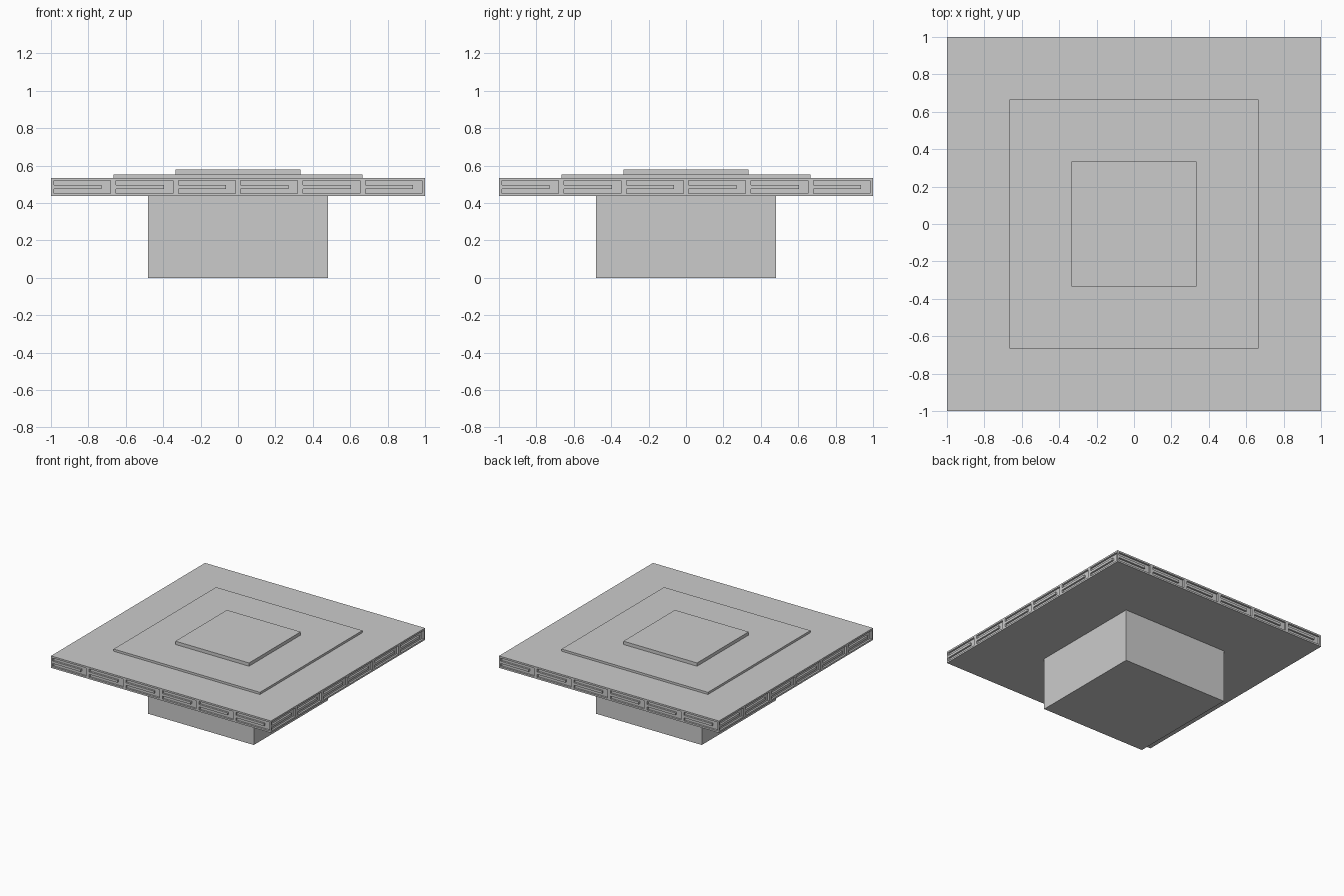
import bpy, bmesh
from mathutils import Matrix, Vector

if "Cube" in bpy.data.objects:
    bpy.data.objects.remove(bpy.data.objects["Cube"])

BOT, TOP = 0.437, 0.535   # slab heights
DEPTH = 0.015             # recess of the key pattern


def add_box(bm, lo, hi, rot=Matrix.Identity(4)):
    lo, hi = Vector(lo), Vector(hi)
    m = rot @ Matrix.Translation((lo + hi) / 2) @ Matrix.Diagonal((*(hi - lo), 1))
    bmesh.ops.create_cube(bm, size=1, matrix=m)


def finish(name, bm):
    me = bpy.data.meshes.new(name)
    bm.to_mesh(me)
    bm.free()
    ob = bpy.data.objects.new(name, me)
    bpy.context.collection.objects.link(ob)
    return ob


def square_block(name, half, z0, z1):
    bm = bmesh.new()
    add_box(bm, (-half, -half, z0), (half, half, z1))
    return finish(name, bm)


# pedestal, slab layers and stepped top
square_block("pedestal", 0.48, 0, BOT)
square_block("slab_lower_plate", 1.0, BOT, BOT + 0.014)
square_block("slab_core", 1.0 - DEPTH, BOT + 0.014, TOP - 0.014)
square_block("slab_upper_plate", 1.0, TOP - 0.014, TOP)
square_block("lower_step", 0.665, TOP, 0.553)
square_block("upper_step", 0.335, 0.553, 0.58)

# raised key pattern around the four slab edges
bm = bmesh.new()
z0, z1, zm = BOT + 0.014, TOP - 0.014, (BOT + TOP) / 2
y0, y1 = -1.0, -1.0 + DEPTH
for side in range(4):
    rot = Matrix.Rotation(side * 1.5707963, 4, 'Z')
    add_box(bm, (-1, y0, z0), (-1 + DEPTH, y1, z1), rot)       # corner post
    for i in range(6):
        x = -1 + i / 3
        if i:
            add_box(bm, (x - 0.014, y0, z0), (x + 0.014, y1, z1), rot)   # divider
        # hooked arm inside each cell
        add_box(bm, (x + 0.014, y0, zm - 0.01), (x + 0.27, y1, zm + 0.01), rot)
finish("edge_key_pattern", bm)
